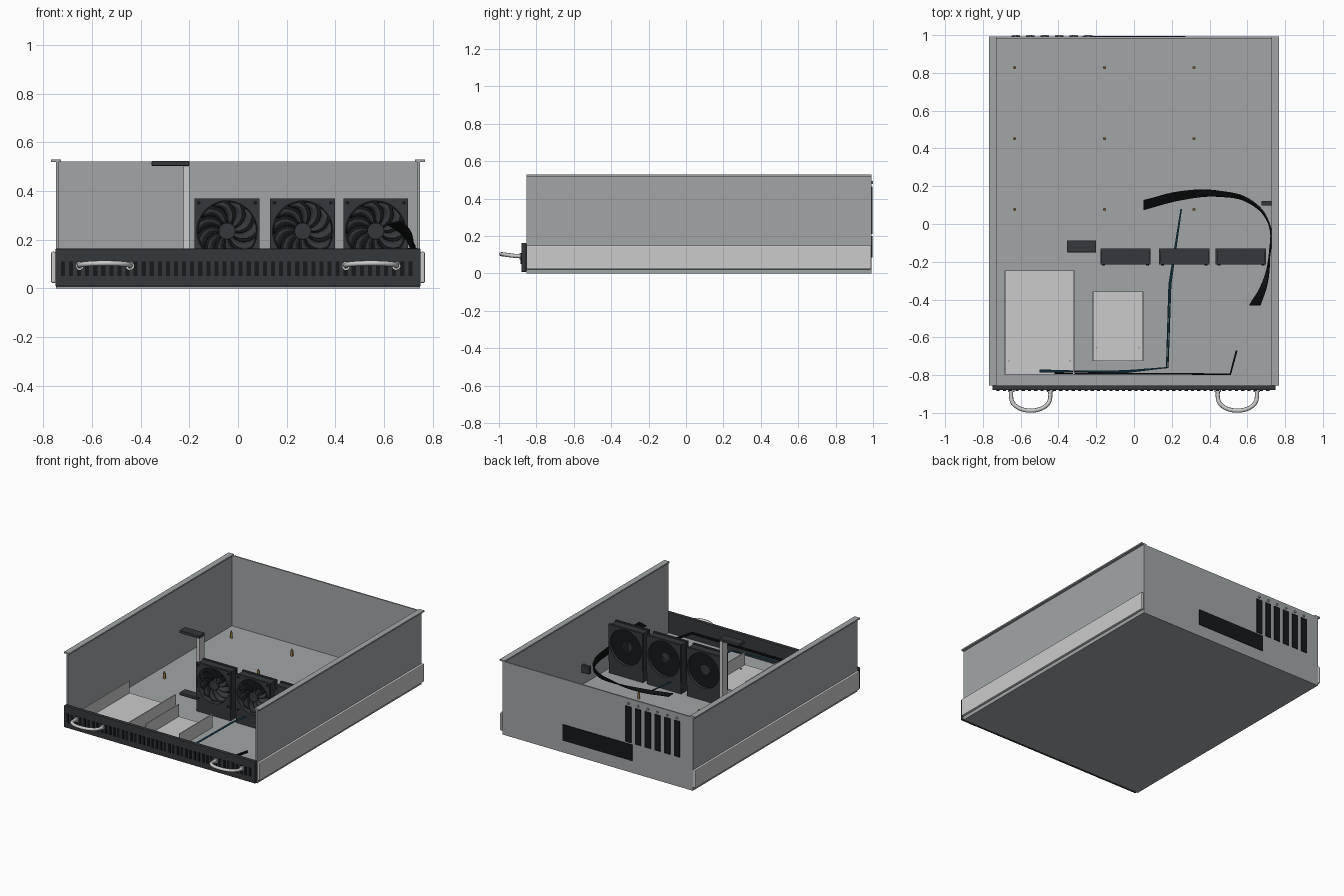
import bpy, bmesh, math
from mathutils import Vector

if "Cube" in bpy.data.objects:
    bpy.data.objects.remove(bpy.data.objects["Cube"])


def material(name, rgb):
    m = bpy.data.materials.new(name)
    m.diffuse_color = (*rgb, 1)
    m.use_nodes = True
    m.node_tree.nodes["Principled BSDF"].inputs["Base Color"].default_value = m.diffuse_color
    return m


DARK = material("dark_plastic", (0.035, 0.04, 0.043))
BLACK = material("black", (0.008, 0.009, 0.01))
BRASS = material("brass", (0.45, 0.28, 0.09))
BLUE = material("blue_wire", (0.02, 0.1, 0.15))
STEEL = material("steel", (0.36, 0.38, 0.39))
LIGHT = material("bright_metal", (0.6, 0.6, 0.6))


def finish(name, bm, mat=None, smooth=False):
    bmesh.ops.recalc_face_normals(bm, faces=bm.faces)
    me = bpy.data.meshes.new(name)
    bm.to_mesh(me)
    bm.free()
    ob = bpy.data.objects.new(name, me)
    bpy.context.collection.objects.link(ob)
    if mat:
        me.materials.append(mat)
    if smooth:
        bpy.ops.object.select_all(action='DESELECT')
        ob.select_set(True)
        bpy.context.view_layer.objects.active = ob
        bpy.ops.object.shade_smooth_by_angle()
    return ob


# boxes are given as (x0, x1, y0, y1, z0, z1)
def boxes(name, items, mat=None, bevel=0):
    bm = bmesh.new()
    for x0, x1, y0, y1, z0, z1 in items:
        vs = bmesh.ops.create_cube(bm, size=1)["verts"]
        for v in vs:
            v.co = Vector(((x0 + x1) / 2 + v.co.x * (x1 - x0),
                           (y0 + y1) / 2 + v.co.y * (y1 - y0),
                           (z0 + z1) / 2 + v.co.z * (z1 - z0)))
    ob = finish(name, bm, mat)
    if bevel:
        b = ob.modifiers.new("bevel", 'BEVEL')
        b.width, b.segments = bevel, 2
    return ob


# cylinders between pairs of points
def cylinders(name, items, mat=None, sides=16):
    bm = bmesh.new()
    for a, b, r in items:
        a, b = Vector(a), Vector(b)
        vs = bmesh.ops.create_cone(bm, cap_ends=True, segments=sides, radius1=r,
                                   radius2=r, depth=(b - a).length)["verts"]
        q = (b - a).to_track_quat('Z', 'Y')
        for v in vs:
            v.co = q @ v.co + (a + b) / 2
    return finish(name, bm, mat, True)


def tubes(name, paths, r, mat, smooth=True):
    cu = bpy.data.curves.new(name, 'CURVE')
    cu.dimensions = '3D'
    cu.bevel_depth, cu.bevel_resolution, cu.resolution_u = r, 2, 8
    cu.use_fill_caps = True
    for pts in paths:
        s = cu.splines.new('BEZIER')
        s.bezier_points.add(len(pts) - 1)
        for p, co in zip(s.bezier_points, pts):
            p.co = co
            p.handle_left_type = p.handle_right_type = 'AUTO' if smooth else 'VECTOR'
    cu.materials.append(mat)
    ob = bpy.data.objects.new(name, cu)
    bpy.context.collection.objects.link(ob)
    bpy.ops.object.select_all(action='DESELECT')
    ob.select_set(True)
    bpy.context.view_layer.objects.active = ob
    bpy.ops.object.convert(target='MESH')


# chassis shell
Y0, Y1 = -0.854, 0.992
boxes("floor_pan", [(-0.748, 0.748, Y0, Y1, 0, 0.02)], STEEL)
boxes("back_wall", [(-0.745, 0.745, 0.982, Y1, 0.02, 0.52)], STEEL)
for s, side in ((-1, "left"), (1, "right")):
    def span(a, b):
        return tuple(sorted((s * a, s * b)))
    boxes(side + "_wall", [(*span(0.736, 0.748), Y0, Y1, 0.02, 0.52)], STEEL)
    boxes(side + "_top_lip", [(*span(0.727, 0.768), Y0, Y1, 0.518, 0.528)], STEEL)
    boxes(side + "_slide_rail", [(*span(0.748, 0.768), Y0, Y1, 0.022, 0.15)], LIGHT, 0.006)

# front panel with vent slots
boxes("front_panel", [(-0.75, 0.75, -0.88, -0.854, 0.008, 0.163)], DARK, 0.003)
boxes("front_vents", [(-0.728 + i * 0.0332, -0.711 + i * 0.0332, -0.884, -0.878, 0.05, 0.11)
                      for i in range(44)], BLACK)

# pull handles
for cx, side in ((-0.547, "left"), (0.547, "right")):
    arc = [(cx - 0.103, -0.875, 0.092), (cx - 0.103, -0.92, 0.094)]
    for i in range(1, 8):
        a = math.pi * i / 8
        arc.append((cx - 0.103 * math.cos(a), -0.92 - 0.068 * math.sin(a),
                    0.094 + 0.009 * math.sin(a)))
    arc += [(cx + 0.103, -0.92, 0.094), (cx + 0.103, -0.875, 0.092)]
    tubes(side + "_handle", [arc], 0.011, LIGHT)
    cylinders(side + "_handle_collars", [((cx + d, -0.879, 0.092), (cx + d, -0.889, 0.092), 0.017)
                                         for d in (-0.103, 0.103)], LIGHT, 20)

# rear openings and expansion slot covers
boxes("rear_port_opening", [(-0.273, 0.273, 0.988, 0.996, 0.085, 0.2)], BLACK)
slots = [-0.243 - i * 0.0765 for i in range(6)]
boxes("expansion_slots", [(x - 0.023, x + 0.023, 0.988, 0.997, 0.21, 0.465) for x in slots], BLACK)
cylinders("slot_screws", [((x, 0.99, 0.485), (x, 1.0, 0.485), 0.008) for x in slots], STEEL, 12)

# board standoffs
cylinders("standoffs", [(p, (p[0], p[1], z), r) for x in (-0.632, -0.156, 0.317)
                        for y in (0.077, 0.452, 0.828)
                        for p, z, r in (((x, y, 0.02), 0.06, 0.009), ((x, y, 0.02), 0.07, 0.005))],
          BRASS, 6)

# drive trays: base plate with two upright sides
for name, x0, x1, y0, y1, h in (("large_tray", -0.685, -0.315, -0.796, -0.246, 0.115),
                                ("small_tray", -0.22, 0.05, -0.725, -0.357, 0.115)):
    boxes(name, [(x0, x1, y0, y1, 0.02, 0.028), (x0, x0 + 0.007, y0, y1, 0.028, h),
                 (x1 - 0.007, x1, y0, y1, 0.028, h)], LIGHT)
    cylinders(name + "_screws", [((x, y0 + 0.07, 0.028), (x, y0 + 0.07, 0.033), 0.006)
                                 for x in (x0 + 0.023, x1 - 0.023)], STEEL, 10)

# cable support post with two arms
boxes("support_post", [(-0.223, -0.2, -0.145, -0.092, 0.02, 0.503)], LIGHT)
boxes("support_arms", [(-0.355, -0.2, -0.15, -0.087, z, z + 0.02) for z in (0.062, 0.503)], DARK, 0.003)


# square plate with a round hole, facing y
def frame(bm, cx, cz, half, hole, y0, y1, n=48):
    loops = []
    for y, square in ((y0, 1), (y1, 1), (y1, 0), (y0, 0)):
        loop = []
        for i in range(n):
            a = 2 * math.pi * i / n
            c, s = math.cos(a), math.sin(a)
            r = half / max(abs(c), abs(s)) if square else hole
            loop.append(bm.verts.new((cx + r * c, y, cz + r * s)))
        loops.append(loop)
    for k in range(4):
        a, b = loops[k], loops[(k + 1) % 4]
        for i in range(n):
            j = (i + 1) % n
            bm.faces.new((a[i], a[j], b[j], b[i]))


# cooling fans
CZ, H = 0.235, 0.1335
for k, cx in enumerate((-0.045, 0.266, 0.566), 1):
    bm = bmesh.new()
    frame(bm, cx, CZ, H, 0.124, -0.215, -0.2)
    frame(bm, cx, CZ, H - 0.006, 0.124, -0.2, -0.145)
    frame(bm, cx, CZ, H, 0.124, -0.145, -0.13)
    finish(f"fan_{k}_frame", bm, DARK, True)
    boxes(f"fan_{k}_base", [(cx - H, cx + H, -0.21, -0.135, 0.02, CZ - H)], DARK)
    cylinders(f"fan_{k}_hub", [((cx, -0.208, CZ), (cx, -0.15, CZ), 0.034)], DARK, 32)
    cylinders(f"fan_{k}_back_disc", [((cx, -0.155, CZ), (cx, -0.15, CZ), 0.124)], BLACK, 48)
    cylinders(f"fan_{k}_screws", [((cx + a * 0.116, -0.219, CZ + b * 0.116),
                                   (cx + a * 0.116, -0.214, CZ + b * 0.116), 0.008)
                                  for a in (-1, 1) for b in (-1, 1)], BLACK, 12)
    bm = bmesh.new()
    for i in range(11):
        rows = []
        for j in range(6):
            t = j / 5
            r = 0.03 + 0.09 * t
            a = 2 * math.pi * i / 11 + 0.55 * t * t
            rows.append([bm.verts.new((cx + r * math.cos(a + d), y, CZ + r * math.sin(a + d)))
                         for d, y in ((0, -0.2), (0.2, -0.188), (0.4, -0.17))])
        for p, q in zip(rows, rows[1:]):
            for m in range(2):
                bm.faces.new((p[m], p[m + 1], q[m + 1], q[m]))
    ob = finish(f"fan_{k}_blades", bm, DARK, True)
    ob.modifiers.new("thickness", 'SOLIDIFY').thickness = 0.003

# ribbon cable of parallel strands, twisting along its path
path = [((0.05, 0.1, 0.125), (0, 0.022, 0)), ((0.25, 0.15, 0.125), (0, 0.02, 0)),
        ((0.45, 0.16, 0.13), (0, 0.012, 0.01)), ((0.62, 0.115, 0.135), (0.004, 0.005, 0.02)),
        ((0.715, 0, 0.14), (0, 0, 0.022)), ((0.717, -0.17, 0.17), (0, 0, 0.022)),
        ((0.69, -0.32, 0.23), (0.012, 0, 0.01)), ((0.64, -0.43, 0.27), (0.026, 0, 0.005))]
tubes("ribbon_cable", [[Vector(p) + Vector(o) * (i / 3.5 - 1) for p, o in path]
                       for i in range(8)], 0.0045, BLACK)
boxes("cable_clip", [(0.675, 0.736, 0.098, 0.122, 0.11, 0.165)], DARK, 0.003)

# thin front wiring
tubes("blue_wires", [[(0.25, 0.08, 0.08), (0.19 + d, -0.32, 0.085), (0.176 + d, -0.76, 0.08),
                      (-0.05, -0.782 + d, 0.08), (-0.5, -0.778 - d, 0.08)]
                     for d in (-0.004, 0.004)], 0.004, BLUE, False)
tubes("black_wires", [[(-0.42, -0.79, z), (0.51, -0.795, z), (0.543, -0.67, z)]
                      for z in (0.095, 0.105)], 0.005, BLACK, False)
